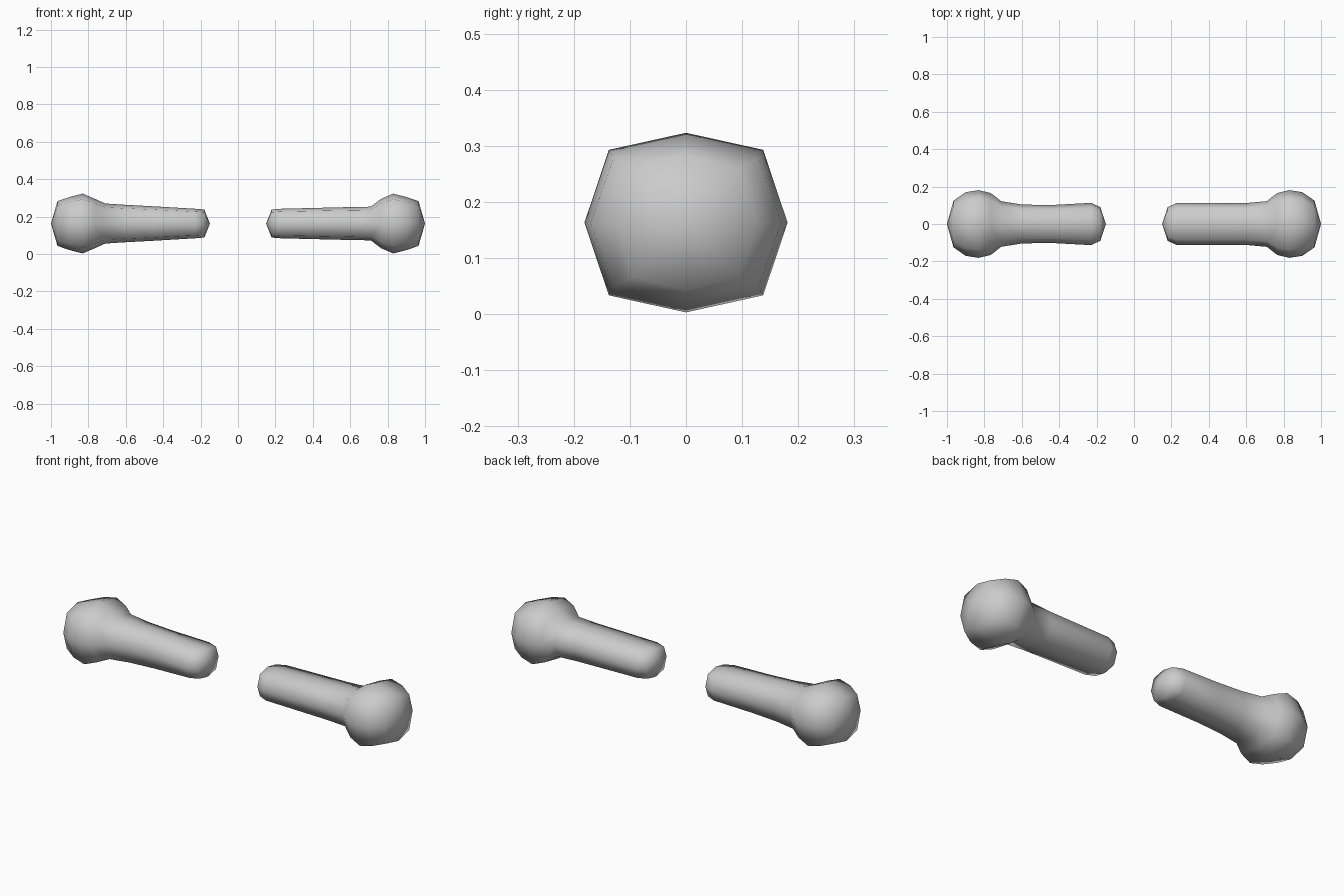
import bpy, bmesh

if "Cube" in bpy.data.objects:
    bpy.data.objects.remove(bpy.data.objects["Cube"])

MID_Z = 0.163

# Eight-sided cross-section: full radii at the axes, slightly boxy corners
SECTION = [(1, 0), (0.76, 0.81), (0, 1), (-0.76, 0.81),
           (-1, 0), (-0.76, -0.81), (0, -1), (0.76, -0.81)]

# Stations along the peg: (distance from centre, y radius, z radius)
HEAD = [(0.965, 0.125, 0.12), (0.9, 0.17, 0.142),
        (0.83, 0.181, 0.16), (0.765, 0.165, 0.132)]
WAISTED_SHAFT = [(0.71, 0.122, 0.107), (0.6, 0.104, 0.1), (0.45, 0.101, 0.092),
                 (0.23, 0.113, 0.079), (0.18, 0.09, 0.075)]
STRAIGHT_SHAFT = [(0.71, 0.122, 0.09), (0.6, 0.112, 0.088),
                  (0.23, 0.113, 0.079), (0.18, 0.09, 0.075)]


def peg(name, side, shaft):
    bm = bmesh.new()
    rings = [[bm.verts.new((side * x, ry * u, MID_Z + rz * v)) for u, v in SECTION]
             for x, ry, rz in HEAD + shaft]
    n = len(SECTION)
    # skin between neighbouring rings
    for a, b in zip(rings, rings[1:]):
        for i in range(n):
            j = (i + 1) % n
            bm.faces.new((a[i], a[j], b[j], b[i]))
    # shallow pointed ends
    for ring, x in ((rings[0], 1.0), (rings[-1], 0.15)):
        tip = bm.verts.new((side * x, 0, MID_Z))
        for i in range(n):
            bm.faces.new((ring[i], ring[(i + 1) % n], tip))
    bmesh.ops.recalc_face_normals(bm, faces=bm.faces)
    for f in bm.faces:
        f.smooth = True
    mesh = bpy.data.meshes.new(name)
    bm.to_mesh(mesh)
    bm.free()
    bpy.context.collection.objects.link(bpy.data.objects.new(name, mesh))


peg("left_peg", -1, WAISTED_SHAFT)
peg("right_peg", 1, STRAIGHT_SHAFT)
